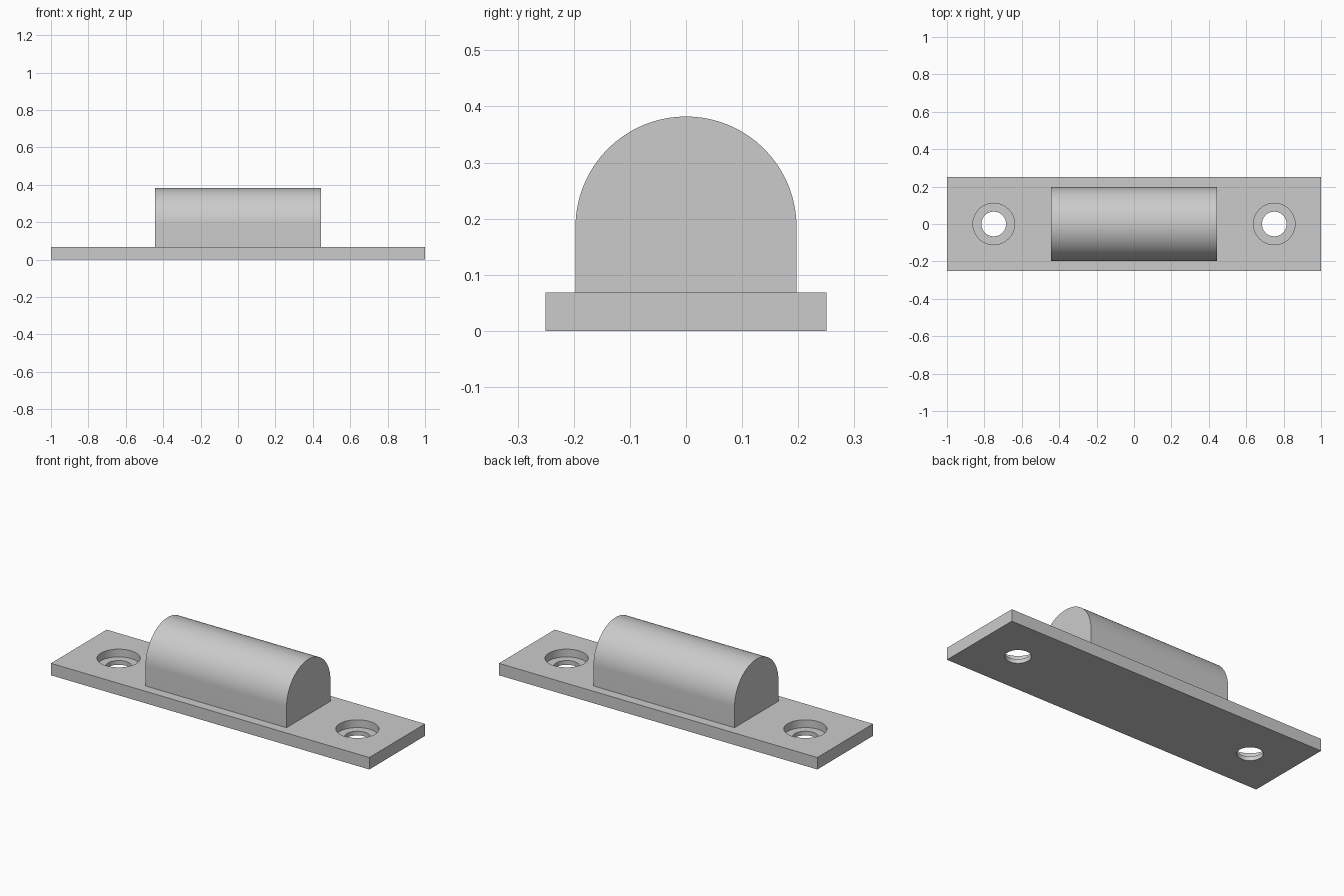
import bpy, bmesh, math
from mathutils import Matrix

cube = bpy.data.objects.get("Cube")
if cube:
    bpy.data.objects.remove(cube, do_unlink=True)

GREY = (0.6, 0.6, 0.6, 1)
mat = bpy.data.materials.new("plain grey")
mat.use_nodes = True
mat.diffuse_color = GREY
mat.node_tree.nodes["Principled BSDF"].inputs["Base Color"].default_value = GREY

PLATE_TOP = 0.068
BODY_HALF_X, BODY_R, BODY_TOP = 0.443, 0.197, 0.382
HOLE_X, HOLE_R, BORE_R, BORE_FLOOR = 0.75, 0.066, 0.111, 0.024


def finish(name, bm):
    bmesh.ops.recalc_face_normals(bm, faces=bm.faces)
    mesh = bpy.data.meshes.new(name)
    bm.to_mesh(mesh)
    bm.free()
    mesh.materials.append(mat)
    obj = bpy.data.objects.new(name, mesh)
    bpy.context.collection.objects.link(obj)
    return obj


def smooth(obj):
    bpy.ops.object.select_all(action="DESELECT")
    obj.select_set(True)
    bpy.context.view_layer.objects.active = obj
    bpy.ops.object.shade_smooth_by_angle(angle=math.radians(30))


def cylinder_cutter(name, x, radius, z0, z1):
    bm = bmesh.new()
    bmesh.ops.create_cone(bm, cap_ends=True, segments=64, radius1=radius,
                          radius2=radius, depth=z1 - z0,
                          matrix=Matrix.Translation((x, 0, (z0 + z1) / 2)))
    obj = finish(name, bm)
    obj.hide_render = True
    return obj


# Base plate
bm = bmesh.new()
bmesh.ops.create_cube(bm, size=1, matrix=Matrix.Translation((0, 0, PLATE_TOP / 2))
                      @ Matrix.Diagonal((2, 0.5, PLATE_TOP, 1)))
plate = finish("base_plate", bm)

# Counterbored screw holes, one at each end
cutters = []
for side, sign in (("left", 1), ("right", -1)):
    x = sign * HOLE_X
    cutters.append(cylinder_cutter(side + "_screw_hole_cutter", x, HOLE_R, -0.1, 0.2))
    cutters.append(cylinder_cutter(side + "_counterbore_cutter", x, BORE_R, BORE_FLOOR, 0.2))
for cutter in cutters:
    mod = plate.modifiers.new(cutter.name, "BOOLEAN")
    mod.operation = "DIFFERENCE"
    mod.solver = "EXACT"
    mod.object = cutter
bpy.context.view_layer.objects.active = plate
for cutter in cutters:
    bpy.ops.object.modifier_apply(modifier=cutter.name)
    bpy.data.objects.remove(cutter, do_unlink=True)
smooth(plate)

# Round-topped body: arch profile extruded along x
bm = bmesh.new()
steps = 64
arch = [(BODY_R * math.cos(math.pi * i / steps),
         BODY_TOP - BODY_R + BODY_R * math.sin(math.pi * i / steps))
        for i in range(steps + 1)]
profile = [(BODY_R, PLATE_TOP)] + arch + [(-BODY_R, PLATE_TOP)]
face = bm.faces.new([bm.verts.new((-BODY_HALF_X, y, z)) for y, z in profile])
side = bmesh.ops.extrude_face_region(bm, geom=[face], use_keep_orig=True)
bmesh.ops.translate(bm, vec=(2 * BODY_HALF_X, 0, 0),
                    verts=[v for v in side["geom"] if isinstance(v, bmesh.types.BMVert)])
smooth(finish("arched_body", bm))
